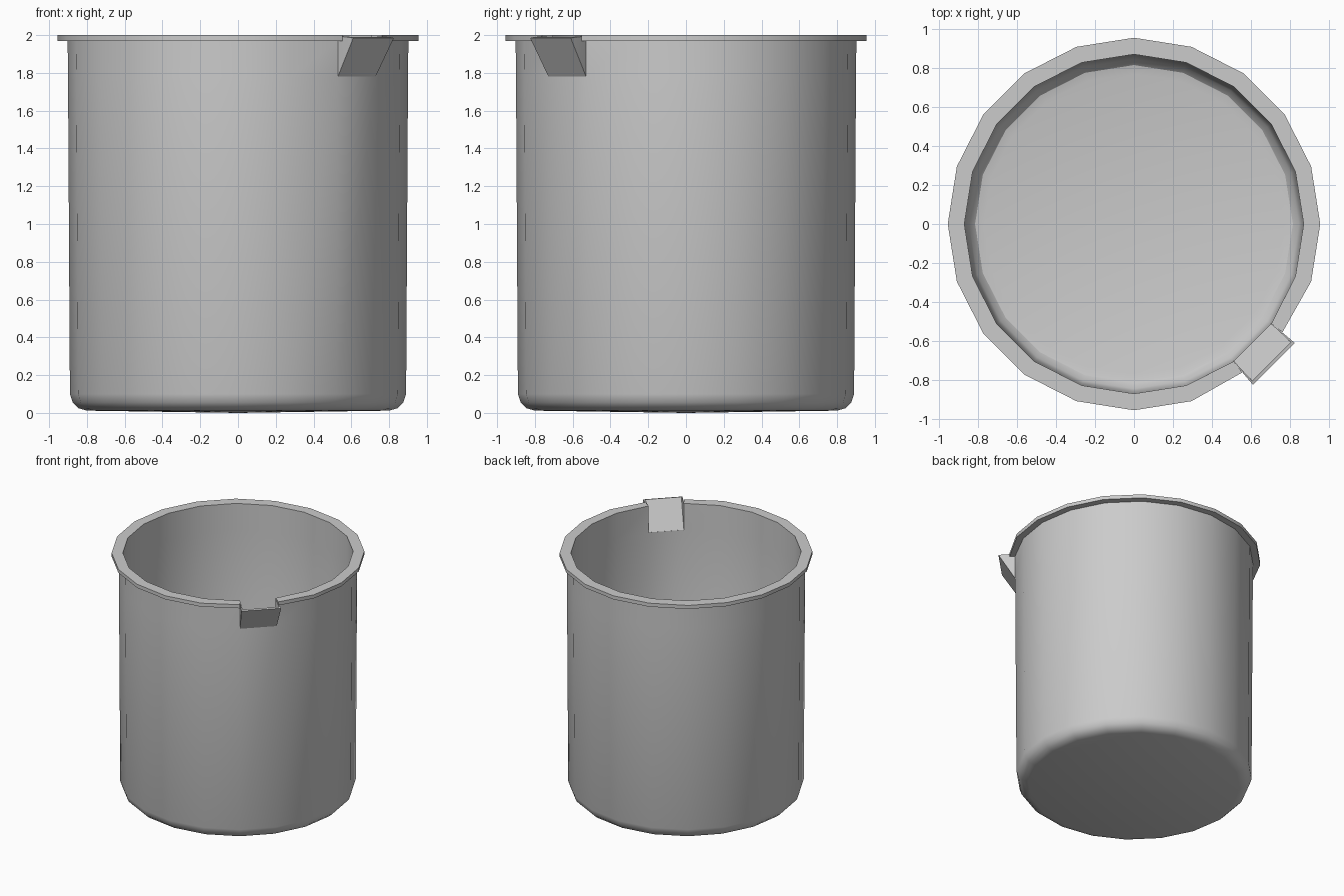
import bpy, bmesh
from math import sin, cos, radians, sqrt

if "Cube" in bpy.data.objects:
    bpy.data.objects.remove(bpy.data.objects["Cube"])

SIDES = 20
GAP = 17            # facet at -54..-36 degrees, replaced by the spout
Z_CUT = 1.78        # bottom of the spout opening


def finish(bm, name):
    bmesh.ops.recalc_face_normals(bm, faces=bm.faces)
    me = bpy.data.meshes.new(name)
    bm.to_mesh(me)
    bm.free()
    ob = bpy.data.objects.new(name, me)
    bpy.context.collection.objects.link(ob)
    bpy.ops.object.select_all(action='DESELECT')
    ob.select_set(True)
    bpy.context.view_layer.objects.active = ob
    bpy.ops.object.shade_smooth_by_angle(angle=radians(30))
    return ob


# Beaker: outside wall, flange rim and inside wall in one lathed profile
outer = [(0.80, 0.012), (0.845, 0.025), (0.875, 0.055), (0.89, 0.10), (0.90, Z_CUT)]
rim = [(0.902, 1.97), (0.955, 1.97), (0.955, 2.0), (0.87, 2.0)]
inner = [(0.869, Z_CUT), (0.86, 0.12), (0.845, 0.075), (0.815, 0.045), (0.77, 0.035)]
profile = outer + rim + inner
cut_a, cut_b = len(outer) - 1, len(outer) + len(rim)   # opening range in the profile

bm = bmesh.new()
rings = []
for i in range(SIDES):
    a = radians(360 / SIDES * i)
    ring = []
    for r, z in profile:
        if i in (GAP, GAP + 1) and r > 0.95:
            r = 0.942                                  # flange ends beside the spout
        ring.append(bm.verts.new((r * cos(a), r * sin(a), z)))
    rings.append(ring)
base = bm.verts.new((0, 0, 0))
floor = bm.verts.new((0, 0, 0.03))
for i in range(SIDES):
    p, q = rings[i], rings[(i + 1) % SIDES]
    for k in range(len(profile) - 1):
        if i == GAP and cut_a <= k < cut_b:
            continue
        bm.faces.new((p[k], q[k], q[k + 1], p[k + 1]))
    bm.faces.new((base, q[0], p[0]))
    bm.faces.new((floor, p[-1], q[-1]))
for i in (GAP, GAP + 1):                               # close the cut flange ends
    bm.faces.new(rings[i][cut_a + 1:cut_b])
finish(bm, "beaker_body")

# Pouring spout: sloped floor with a thin triangular wall on each side
bm = bmesh.new()
h = sqrt(0.5)


def pt(d, u, z):
    """d = distance outward along the -45 degree direction, u = sideways."""
    return bm.verts.new(((d + u) * h, (-d + u) * h, z))


sides = []
for s in (-1, 1):
    out_low = pt(0.889, s * 0.141, Z_CUT)
    out_top = pt(0.889, s * 0.141, 1.995)
    out_tip = pt(1.015, s * 0.152, 1.985)
    in_low = pt(0.859, s * 0.135, Z_CUT)
    in_top = pt(0.859, s * 0.135, 1.998)
    in_tip = pt(0.998, s * 0.140, 1.99)
    bm.faces.new((out_low, out_tip, out_top))          # outside of side wall
    bm.faces.new((in_low, in_top, in_tip))             # inside of side wall
    bm.faces.new((out_top, out_tip, in_tip, in_top))   # top edge
    bm.faces.new((out_low, out_top, in_top, in_low))   # joint with beaker wall
    sides.append((out_low, out_tip, in_tip, in_low))
for k in range(4):                                     # front, lip, slope, underside
    a, b = sides
    n = (k + 1) % 4
    bm.faces.new((a[k], b[k], b[n], a[n]))
finish(bm, "pouring_spout")
